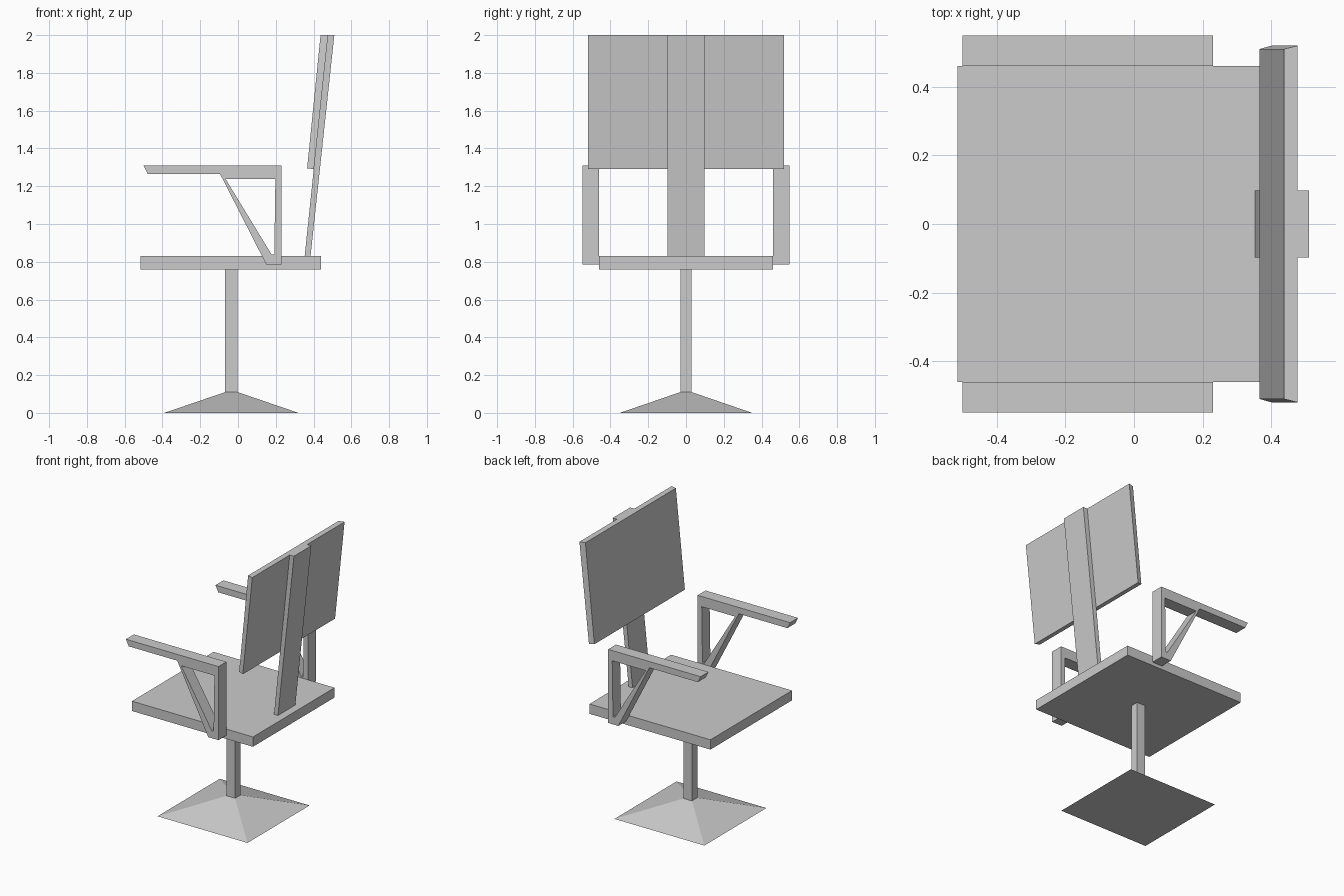
import bpy
import bmesh

if "Cube" in bpy.data.objects:
    bpy.data.objects.remove(bpy.data.objects["Cube"])


def add_object(name, bm):
    bmesh.ops.recalc_face_normals(bm, faces=bm.faces)
    mesh = bpy.data.meshes.new(name)
    bm.to_mesh(mesh)
    bm.free()
    obj = bpy.data.objects.new(name, mesh)
    bpy.context.collection.objects.link(obj)
    return obj


def slab(name, profile):
    """Side profile of (x, z, half width in y), spanned symmetrically across y."""
    bm = bmesh.new()
    left = [bm.verts.new((x, -w, z)) for x, z, w in profile]
    right = [bm.verts.new((x, w, z)) for x, z, w in profile]
    bm.faces.new(left)
    bm.faces.new(right)
    n = len(profile)
    for i in range(n):
        j = (i + 1) % n
        bm.faces.new((left[i], left[j], right[j], right[i]))
    return add_object(name, bm)


def plate(name, loops, y0, y1):
    """Extrude an outline with holes, drawn in xz, from y0 to y1."""
    bm = bmesh.new()
    for loop in loops:
        verts = [bm.verts.new((x, y0, z)) for x, z in loop]
        for a, b in zip(verts, verts[1:] + verts[:1]):
            bm.edges.new((a, b))
    bmesh.ops.triangle_fill(bm, use_beauty=True, edges=bm.edges[:], normal=(0, 1, 0))
    ext = bmesh.ops.extrude_face_region(bm, geom=bm.faces[:])
    moved = [v for v in ext["geom"] if isinstance(v, bmesh.types.BMVert)]
    bmesh.ops.translate(bm, verts=moved, vec=(0, y1 - y0, 0))
    return add_object(name, bm)


# Pyramid foot and square column
CX = -0.035
slab("base", [(CX - 0.355, 0, 0.35), (CX + 0.355, 0, 0.35),
              (CX + 0.033, 0.11, 0.03), (CX - 0.033, 0.11, 0.03)])
slab("column", [(CX - 0.033, 0.10, 0.03), (CX + 0.033, 0.10, 0.03),
                (CX + 0.033, 0.77, 0.03), (CX - 0.033, 0.77, 0.03)])

# Seat
slab("seat", [(-0.515, 0.76, 0.46), (0.44, 0.76, 0.46),
              (0.44, 0.83, 0.46), (-0.515, 0.83, 0.46)])

# Leaning back post and panel
slab("back_post", [(0.353, 0.83, 0.098), (0.384, 0.83, 0.098),
                   (0.51, 2.0, 0.098), (0.475, 2.0, 0.098)])
slab("back_panel", [(0.366, 1.295, 0.51), (0.402, 1.29, 0.52),
                    (0.477, 2.0, 0.52), (0.437, 2.0, 0.51)])

# Armrests with triangular opening behind the brace, mirrored across y
outline = [(-0.5, 1.31), (0.23, 1.31), (0.23, 0.785), (0.15, 0.785),
           (-0.095, 1.265), (-0.478, 1.265)]
opening = [(-0.065, 1.237), (0.198, 1.237), (0.192, 0.838), (0.178, 0.838)]
arms = plate("armrests", [outline, opening], 0.46, 0.549)
mirror = arms.modifiers.new("mirror", 'MIRROR')
mirror.use_axis = (False, True, False)
